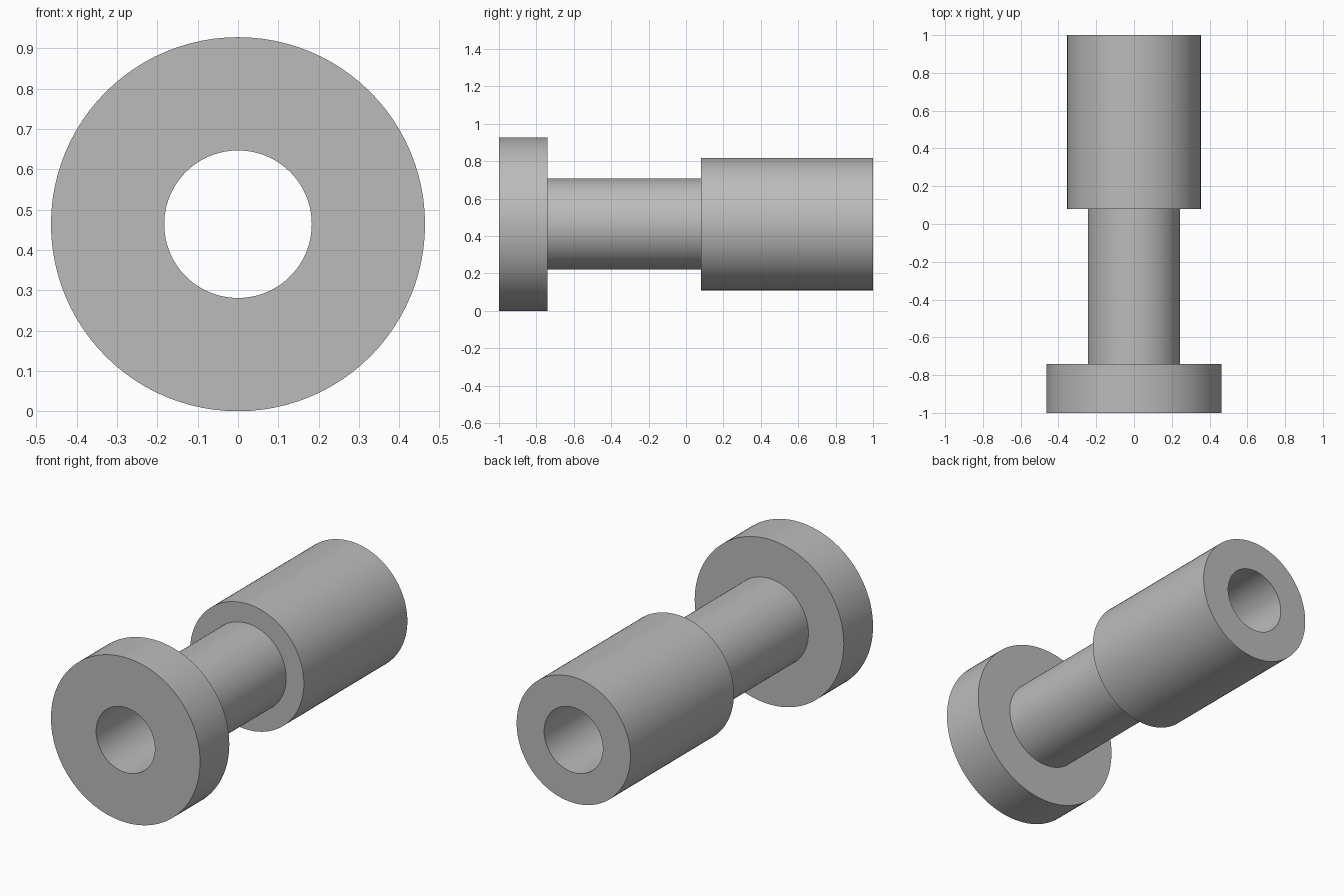
import bpy
import bmesh
import math
from mathutils import Matrix, Vector

SEGMENTS = 96
AXIS_Z = 0.464
BORE = 0.183

cube = bpy.data.objects.get("Cube")
if cube:
    bpy.data.objects.remove(cube, do_unlink=True)

# Plain grey metal
grey = bpy.data.materials.new("plain grey")
grey.use_nodes = True
colour = (0.5, 0.5, 0.5, 1.0)
grey.diffuse_color = colour
grey.node_tree.nodes["Principled BSDF"].inputs["Base Color"].default_value = colour


def lathe(name, profile):
    """Turn a closed (radius, y) profile around the lengthwise axis."""
    bm = bmesh.new()
    rings = []
    for i in range(SEGMENTS):
        turn = Matrix.Rotation(math.tau * i / SEGMENTS, 3, "Y")
        rings.append([bm.verts.new(turn @ Vector((r, y, 0))) for r, y in profile])
    count = len(profile)
    for i in range(SEGMENTS):
        here, there = rings[i], rings[(i + 1) % SEGMENTS]
        for j in range(count):
            k = (j + 1) % count
            bm.faces.new((here[j], here[k], there[k], there[j]))
    bmesh.ops.recalc_face_normals(bm, faces=bm.faces)
    mesh = bpy.data.meshes.new(name)
    bm.to_mesh(mesh)
    bm.free()
    mesh.materials.append(grey)
    obj = bpy.data.objects.new(name, mesh)
    bpy.context.collection.objects.link(obj)
    obj.location.z = AXIS_Z
    bpy.ops.object.select_all(action="DESELECT")
    obj.select_set(True)
    bpy.context.view_layer.objects.active = obj
    bpy.ops.object.shade_smooth_by_angle(angle=math.radians(30))
    return obj


# One turned bushing: front flange, narrow neck, rear barrel and through bore
lathe("stepped_bushing", [
    (BORE, -1), (AXIS_Z, -1), (AXIS_Z, -0.74),
    (0.244, -0.74), (0.244, 0.08),
    (0.354, 0.08), (0.354, 1), (BORE, 1),
])
